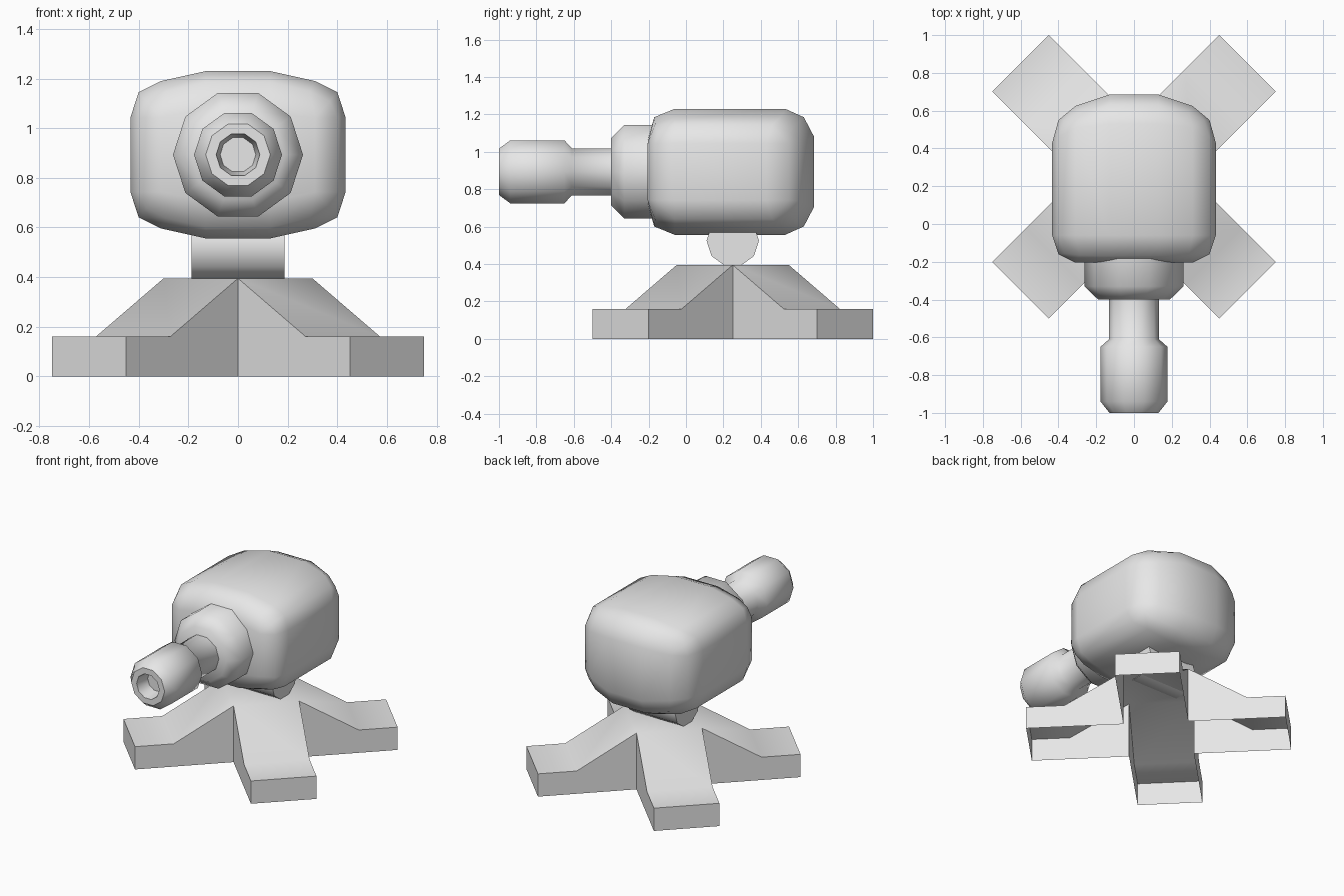
import bpy
import bmesh
from math import cos, sin, pi, radians
from mathutils import Matrix, Vector

if "Cube" in bpy.data.objects:
    bpy.data.objects.remove(bpy.data.objects["Cube"], do_unlink=True)

# One plain grey for everything
grey = bpy.data.materials.new("light_grey")
grey.use_nodes = True
grey.diffuse_color = (0.8, 0.8, 0.8, 1)
grey.node_tree.nodes["Principled BSDF"].inputs["Base Color"].default_value = (0.8, 0.8, 0.8, 1)

AXIS_Z = 0.893      # height of the gun axis
PIVOT_Y = 0.25      # centre of the stand


def finish(name, bm, angle=50):
    """Turn a bmesh into a grey object, smooth with sharp edges."""
    bmesh.ops.recalc_face_normals(bm, faces=bm.faces)
    mesh = bpy.data.meshes.new(name)
    bm.to_mesh(mesh)
    bm.free()
    mesh.materials.append(grey)
    obj = bpy.data.objects.new(name, mesh)
    bpy.context.collection.objects.link(obj)
    bpy.ops.object.select_all(action="DESELECT")
    obj.select_set(True)
    bpy.context.view_layer.objects.active = obj
    bpy.ops.object.shade_smooth_by_angle(angle=radians(angle))
    return obj


def lathe(name, profile, place, sides=10):
    """Revolve (radius, distance) pairs; place(a, b, d) maps to a point."""
    bm = bmesh.new()
    rings = []
    for r, d in profile:
        angles = [2 * pi * i / sides for i in range(sides)]
        rings.append([bm.verts.new(place(r * cos(t), r * sin(t), d)) for t in angles])
    for low, high in zip(rings, rings[1:]):
        for i in range(sides):
            j = (i + 1) % sides
            bm.faces.new((low[i], low[j], high[j], high[i]))
    bm.faces.new(rings[0])
    bm.faces.new(rings[-1])
    return finish(name, bm)


# Stand: open-bottomed shell with four splayed legs
w, knee, end = 0.212, 0.598, 0.849
top, foot = 0.395, 0.16
bm = bmesh.new()
leg_profile = [(w, top), (knee, foot), (end, foot), (end, 0)]
for quarter in range(4):
    turn = Matrix.Translation((0, PIVOT_Y, 0)) @ Matrix.Rotation(pi / 4 + quarter * pi / 2, 4, "Z")

    def face(points):
        bm.faces.new([bm.verts.new(turn @ Vector(p)) for p in points])

    for (u1, z1), (u2, z2) in zip(leg_profile, leg_profile[1:]):
        face([(u1, -w, z1), (u2, -w, z2), (u2, w, z2), (u1, w, z1)])
    for side in (-w, w):
        face([(u, side, z) for u, z in leg_profile] + [(w, side, 0)])
    if quarter == 0:
        face([(-w, -w, top), (w, -w, top), (w, w, top), (-w, w, top)])
bmesh.ops.remove_doubles(bm, verts=bm.verts, dist=0.001)
finish("stand", bm, 40)

# Hinge bar between stand and body
lathe("hinge", [(0.14, -0.187), (0.14, 0.187)],
      lambda a, b, d: (d, PIVOT_Y + a, 0.525 + b))

# Body: rounded block, one quarter of each ring as (x, y, height from axis)
quarter_points = [
    # front face, front bevel, front shoulder
    (0.13, -0.2, 0.187), (0.31, -0.205, 0.15),
    (0.13, -0.17, 0.292), (0.29, -0.165, 0.255), (0.37, -0.155, 0.215), (0.40, -0.16, 0.15),
    (0.13, -0.06, 0.337), (0.31, -0.06, 0.297), (0.40, -0.06, 0.252), (0.433, -0.06, 0.152),
    # rear shoulder, rear bevel, rear face
    (0.13, 0.53, 0.337), (0.31, 0.51, 0.297), (0.40, 0.46, 0.252), (0.433, 0.43, 0.152),
    (0.13, 0.63, 0.292), (0.29, 0.59, 0.255), (0.37, 0.55, 0.215), (0.40, 0.55, 0.15),
    (0.13, 0.685, 0.187), (0.31, 0.625, 0.16),
]
bm = bmesh.new()
for x, y, h in quarter_points:
    for sx in (-1, 1):
        for sz in (-1, 1):
            bm.verts.new((sx * x, y, AXIS_Z + sz * h))
hull = bmesh.ops.convex_hull(bm, input=bm.verts)
spare = {v for v in hull["geom_interior"] + hull["geom_unused"] if isinstance(v, bmesh.types.BMVert)}
bmesh.ops.delete(bm, geom=list(spare), context="VERTS")
bmesh.ops.dissolve_limit(bm, angle_limit=radians(1), verts=bm.verts, edges=bm.edges)
finish("body", bm)


def along_gun(a, b, d):
    return (a, d, AXIS_Z + b)


# Collar at the front of the body
lathe("collar", [(0.262, -0.1), (0.262, -0.33), (0.19, -0.4)], along_gun)

# Barrel with a thicker muzzle and a shallow bore
lathe("barrel", [(0.132, -0.36), (0.132, -0.61), (0.177, -0.65), (0.177, -0.94),
                 (0.13, -1.0), (0.088, -1.0), (0.072, -0.9)], along_gun)
